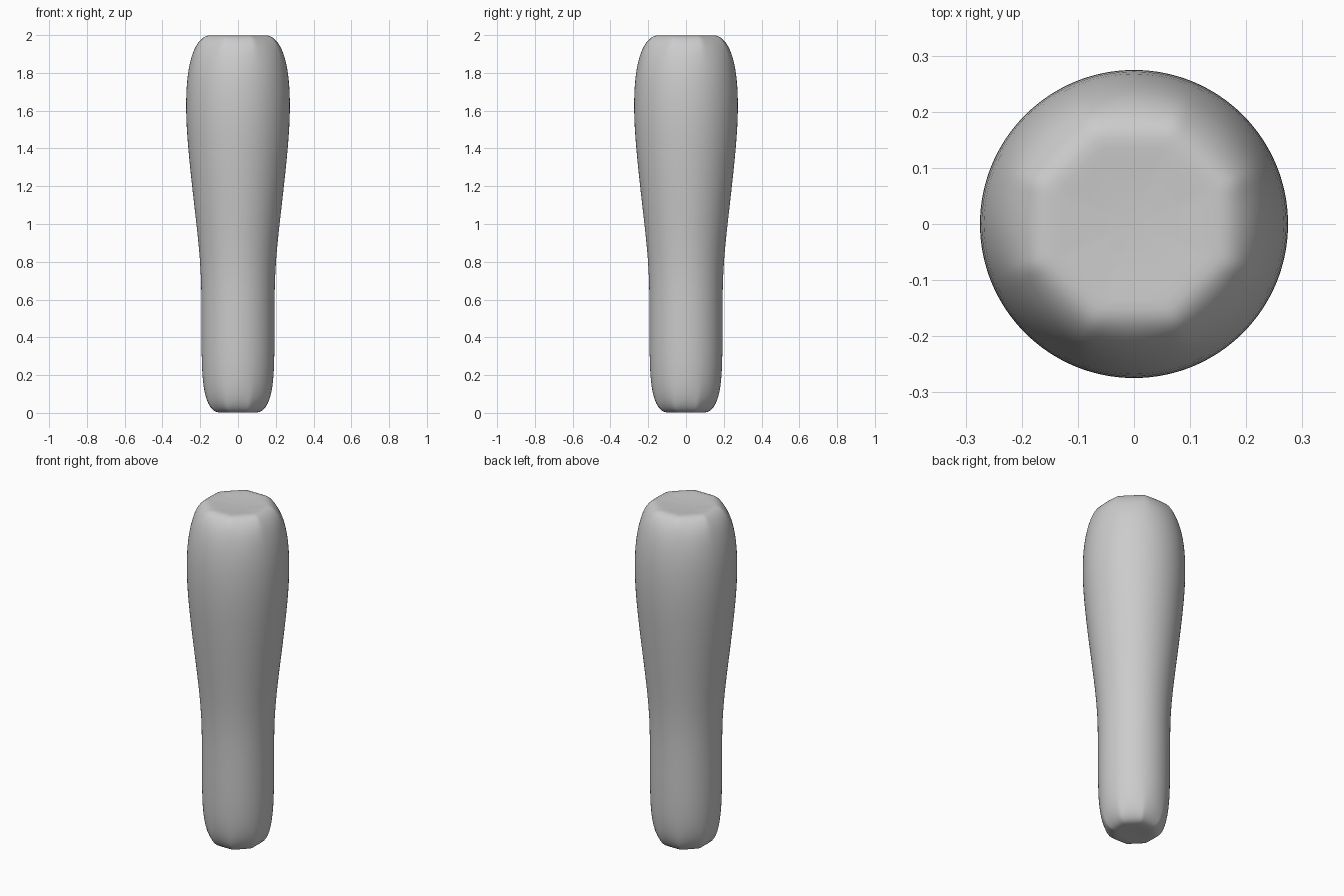
import bpy, bmesh
from math import pi, cos, sin

if "Cube" in bpy.data.objects:
    bpy.data.objects.remove(bpy.data.objects["Cube"])

SEGMENTS = 64

# Profile rows: height, radius, octagon amount (1 = eight flat sides, 0 = round)
PROFILE = [
    (0.003, 0.05, 1.0), (0.0, 0.10, 1.0), (0.008, 0.125, 1.0), (0.03, 0.148, 0.7),
    (0.07, 0.168, 0.35), (0.13, 0.182, 0.12), (0.21, 0.19, 0.0), (0.32, 0.1935, 0.0),
    (0.50, 0.1935, 0.0), (0.66, 0.194, 0.0), (0.80, 0.20, 0.0), (0.95, 0.2145, 0.0),
    (1.10, 0.232, 0.0), (1.25, 0.249, 0.0), (1.40, 0.264, 0.0), (1.52, 0.273, 0.0),
    (1.63, 0.276, 0.0), (1.73, 0.273, 0.0), (1.82, 0.263, 0.0), (1.89, 0.246, 0.1),
    (1.94, 0.226, 0.3), (1.975, 0.200, 0.6), (1.992, 0.178, 0.9), (2.0, 0.155, 1.0),
    (1.997, 0.12, 1.0), (1.993, 0.06, 1.0),
]


def ring_point(z, r, octagon, i):
    """Point on a ring that blends between a circle and an octagon."""
    a = 2 * pi * i / SEGMENTS
    d = (a + pi / 8) % (pi / 4) - pi / 8
    r *= 1 + octagon * (1 / cos(d) - 1)
    return (r * cos(a), r * sin(a), z)


# Tapered shaft with softly octagonal ends
bm = bmesh.new()
rings = [[bm.verts.new(ring_point(*row, i)) for i in range(SEGMENTS)] for row in PROFILE]
for low, high in zip(rings, rings[1:]):
    for i in range(SEGMENTS):
        j = (i + 1) % SEGMENTS
        bm.faces.new((low[i], low[j], high[j], high[i]))

# End caps
for ring, z in ((rings[0], 0.004), (rings[-1], 1.992)):
    centre = bm.verts.new((0, 0, z))
    for i in range(SEGMENTS):
        bm.faces.new((ring[i], ring[(i + 1) % SEGMENTS], centre))
bmesh.ops.recalc_face_normals(bm, faces=bm.faces)

mesh = bpy.data.meshes.new("tapered_handle")
bm.to_mesh(mesh)
bm.free()
mesh.shade_smooth()
handle = bpy.data.objects.new("tapered_handle", mesh)
bpy.context.collection.objects.link(handle)

# Softening
subsurf = handle.modifiers.new("soften", 'SUBSURF')
subsurf.levels = subsurf.render_levels = 1
